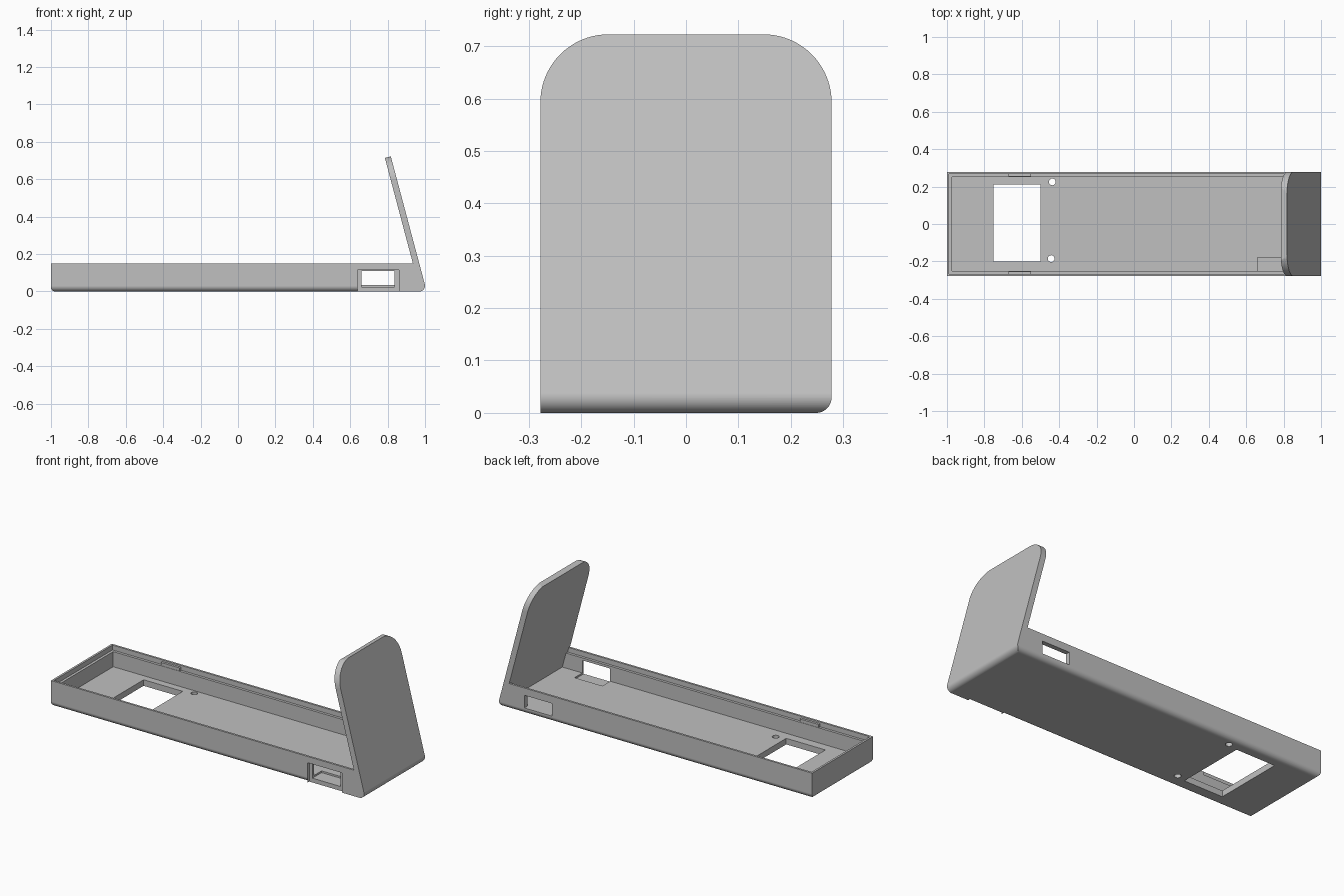
import bpy, bmesh, math
from mathutils import Vector

cube = bpy.data.objects.get("Cube")
if cube:
    bpy.data.objects.remove(cube)

grey = bpy.data.materials.new("plain grey")
grey.use_nodes = True
colour = (0.53, 0.53, 0.53, 1)
grey.diffuse_color = colour
grey.node_tree.nodes["Principled BSDF"].inputs["Base Color"].default_value = colour


def rounded(corners, steps=12):
    """Outline from (u, v, radius) corners, with arcs where radius > 0."""
    out = []
    for i, (u, v, r) in enumerate(corners):
        p = Vector((u, v))
        if r == 0:
            out.append(p)
            continue
        a = (Vector(corners[i - 1][:2]) - p).normalized()
        b = (Vector(corners[(i + 1) % len(corners)][:2]) - p).normalized()
        half = a.angle(b) / 2
        centre = p + (a + b).normalized() * r / math.sin(half)
        start = p + a * r / math.tan(half) - centre
        end = p + b * r / math.tan(half) - centre
        sweep = start.angle(end)
        for k in range(steps + 1):
            t = k / steps
            out.append(centre + (start * math.sin((1 - t) * sweep)
                                 + end * math.sin(t * sweep)) / math.sin(sweep))
    return out


def prism(name, outline, axis, lo, hi):
    """Extrude an outline along x (outline is y, z), y (x, z) or z (x, y)."""
    place = {"x": lambda p, d: (d, p[0], p[1]),
             "y": lambda p, d: (p[0], d, p[1]),
             "z": lambda p, d: (p[0], p[1], d)}[axis]
    bm = bmesh.new()
    ends = [[bm.verts.new(place(p, d)) for p in outline] for d in (lo, hi)]
    bm.faces.new(ends[0])
    bm.faces.new(ends[1])
    n = len(outline)
    for i in range(n):
        j = (i + 1) % n
        bm.faces.new((ends[0][i], ends[0][j], ends[1][j], ends[1][i]))
    bmesh.ops.recalc_face_normals(bm, faces=bm.faces)
    mesh = bpy.data.meshes.new(name)
    bm.to_mesh(mesh)
    bm.free()
    mesh.materials.append(grey)
    obj = bpy.data.objects.new(name, mesh)
    bpy.context.collection.objects.link(obj)
    return obj


def box(name, x0, x1, y0, y1, z0, z1):
    return prism(name, [(x0, y0), (x1, y0), (x1, y1), (x0, y1)], "z", z0, z1)


def activate(obj):
    bpy.ops.object.select_all(action="DESELECT")
    obj.select_set(True)
    bpy.context.view_layer.objects.active = obj


def combine(obj, tool, operation="DIFFERENCE"):
    mod = obj.modifiers.new("combine", "BOOLEAN")
    mod.operation, mod.solver, mod.object = operation, "EXACT", tool
    activate(obj)
    bpy.ops.object.modifier_apply(modifier=mod.name)
    bpy.data.objects.remove(tool)


W, TOP, FLOOR = 0.278, 0.15, 0.035
INNER = W - 0.027
FILLET = 0.03


def panel_x(z):
    """Inner face of the leaning end panel."""
    return 0.935 - (z - TOP) * 0.2655


# Tray and leaning end panel as one side profile
body = prism("tray_with_end_panel", rounded([
    (-1, 0, 0.022), (1.009, 0, FILLET), (0.817, 0.722, 0),
    (panel_x(0.714), 0.714, 0), (panel_x(TOP), TOP, 0), (-1, TOP, 0)]), "y", -0.4, 0.4)

# Cross-section: rounded panel top and rounded lower back edge
combine(body, prism("section", rounded([
    (-W, -0.0, 0), (W, 0, FILLET), (W, 0.7225, 0.13), (-W, 0.7225, 0.13)], 20),
    "x", -1.2, 1.2), "INTERSECT")

# Rounded lower front edge, stopping at the port recess
arc = [(-W + FILLET - FILLET * math.sin(a), FILLET - FILLET * math.cos(a))
       for a in [k * math.pi / 24 for k in range(13)]]
combine(body, prism("front_fillet", arc + [(-W - 0.02, FILLET), (-W - 0.02, -0.02),
                                           (-W + FILLET, -0.02)], "x", -1.1, 0.64))

# Inner cavity and the stepped rim
for name, x0, half, z in (("cavity", -0.973, INNER, FLOOR),
                          ("rim_step", -0.988, W - 0.012, 0.122)):
    combine(body, prism(name, [(x0, z), (panel_x(z), z), (panel_x(0.2), 0.2), (x0, 0.2)],
                        "y", -half, half))

# Floor window, front recess, front port with floor pocket, and back port
for cut in (("floor_window", -0.75, -0.5, -0.2, 0.21, -0.1, 0.1),
            ("front_recess", 0.64, 0.86, -0.4, -W + 0.014, -0.1, 0.114),
            ("front_port", 0.66, 0.838, -0.4, -0.18, 0.025, 0.108),
            ("back_port", 0.66, 0.838, 0.2, 0.4, FLOOR, 0.108)):
    combine(body, box(*cut))

# Screw holes
for x, y in ((-0.437, 0.225), (-0.443, -0.185)):
    ring = [(x + 0.018 * math.cos(k * math.pi / 12), y + 0.018 * math.sin(k * math.pi / 12))
            for k in range(24)]
    combine(body, prism("screw_hole", ring, "z", -0.1, 0.1))

# Smooth the rounded edges only
activate(body)
bpy.ops.object.shade_smooth_by_angle(angle=math.radians(20))
weighted = body.modifiers.new("weighted_normals", "WEIGHTED_NORMAL")
weighted.keep_sharp = True

# Small snap clips on both rims
for side, name in ((1, "back_clip"), (-1, "front_clip")):
    y0, y1 = sorted((side * (INNER + 0.002), side * (W - 0.011)))
    box(name, -0.67, -0.55, y0, y1, 0.12, 0.14)
